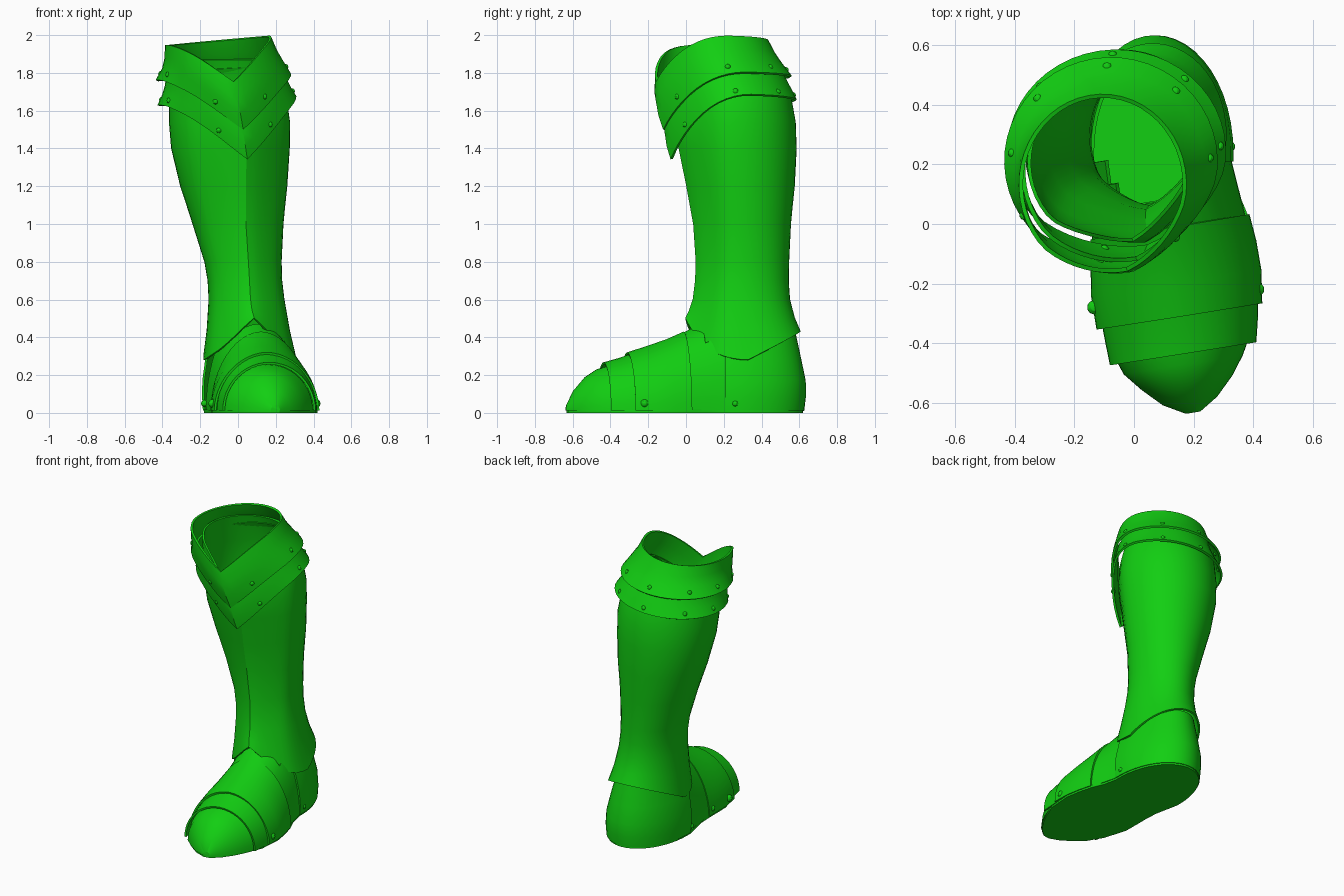
import bpy, bmesh, math
from mathutils import Vector

if "Cube" in bpy.data.objects:
    bpy.data.objects.remove(bpy.data.objects["Cube"])

green = bpy.data.materials.new("armour_green")
green.diffuse_color = (0.006, 0.62, 0.006, 1)
green.use_nodes = True
green.node_tree.nodes["Principled BSDF"].inputs["Base Color"].default_value = green.diffuse_color


def finish(ob, thick=0.0):
    """Material, optional sheet thickness, smooth shading with sharp edges."""
    bpy.context.view_layer.objects.active = ob
    for o in bpy.context.selected_objects:
        o.select_set(False)
    ob.select_set(True)
    if thick:
        m = ob.modifiers.new("sheet", 'SOLIDIFY')
        m.thickness, m.offset = thick, 0
        bpy.ops.object.modifier_apply(modifier=m.name)
    ob.data.materials.append(green)
    bpy.ops.object.shade_smooth_by_angle(angle=math.radians(28))


def loft(name, rows, closed=False, cap=False, thick=0.012, drop=None):
    """Skin a list of equal-length point rows."""
    bm = bmesh.new()
    vs = [[bm.verts.new(p) for p in r] for r in rows]
    n = len(rows[0])
    for r0, r1 in zip(vs, vs[1:]):
        for i in range(n if closed else n - 1):
            j = (i + 1) % n
            bm.faces.new((r0[i], r0[j], r1[j], r1[i]))
    if cap:
        bm.faces.new(vs[0])
    if drop:
        gone = [f for f in bm.faces if drop(f.calc_center_median())]
        bmesh.ops.delete(bm, geom=gone, context='FACES')
    bmesh.ops.recalc_face_normals(bm, faces=bm.faces)
    me = bpy.data.meshes.new(name)
    bm.to_mesh(me)
    bm.free()
    ob = bpy.data.objects.new(name, me)
    bpy.context.collection.objects.link(ob)
    finish(ob, thick)
    return ob


def rivet(name, p, r):
    bpy.ops.mesh.primitive_uv_sphere_add(segments=10, ring_count=6, radius=r, location=p)
    ob = bpy.context.object
    ob.name = name
    finish(ob)


SEG = 48
ANGLES = [2 * math.pi * i / SEG for i in range(SEG)]


def vee(a):
    """1 at the front point, falling straight to 0 at the sides."""
    return 1 - abs(math.sin(a)) if math.cos(a) > 0 else 0


def around(x0, x1, y0, y1, a, turn, ridge):
    """Point of an oval with a creased front; a = 0 is the front crease."""
    d = abs((a + math.pi) % (2 * math.pi) - math.pi)
    f = 1 - ridge * math.sin(math.pi * min(d / 1.1, 1))
    t = a + math.radians(turn)
    return ((x0 + x1) / 2 + (x1 - x0) / 2 * f * math.sin(t),
            (y0 + y1) / 2 - (y1 - y0) / 2 * f * math.cos(t))


# Shin and calf: z, x range, y range, turn of the crease, front dip
shaft = [(0.6, -.15, .24, .04, .545, 6, 0), (0.7, -.155, .228, .052, .538, 7, 0),
         (0.8, -.172, .225, .055, .54, 8, 0), (1.0, -.235, .235, .04, .55, 10, 0),
         (1.2, -.30, .255, .0, .57, 13, 0), (1.4, -.348, .268, -.045, .58, 16, 0),
         (1.54, -.36, .27, -.065, .575, 17, .05), (1.68, -.36, .25, -.07, .55, 17, .15),
         (1.87, -.352, .185, -.065, .475, 17, .31)]


def hem(a):
    return .28 + .22 * vee(a) + .15 * max(0, -math.cos(a))


rows = [[(*around(-.178, .305, .0, .602, a, 5, .07), hem(a)) for a in ANGLES],
        [(*around(-.16, .27, .02, .57, a, 5, .07), .5 * hem(a) + .29) for a in ANGLES]]
for z, x0, x1, y0, y1, t, dip in shaft:
    rows.append([(*around(x0, x1, y0, y1, a, t, .08), z - dip * vee(a)) for a in ANGLES])
loft("shin_guard", rows, closed=True)


# Knee bands: z, x range, y range, front dip, sideways tilt of the edge
def band(name, prof):
    def pt(p, a):
        z, x0, x1, y0, y1, dip, tilt = p
        x, y = around(x0, x1, y0, y1, a, 17, .04)
        return (x, y, z + tilt * x - dip * vee(a))
    loft(name, [[pt(p, a) for a in ANGLES] for p in prof], closed=True, thick=.014)
    for deg in (-78, -24, 26, 78, 122, 165, -150, -115):
        p, q = (Vector(pt(prof[k], math.radians(deg))) for k in (-2, -1))
        rivet(name + "_rivet", p.lerp(q, .45), .016)


band("upper_knee_band", [(1.98, -.38, .17, -.165, .43, .225, .09),
                         (1.91, -.382, .20, -.168, .465, .25, .08),
                         (1.85, -.395, .235, -.155, .505, .27, .07),
                         (1.785, -.43, .275, -.13, .555, .285, .06)])
band("lower_knee_band", [(1.83, -.372, .215, -.13, .49, .25, .06),
                         (1.76, -.38, .25, -.12, .53, .28, .07),
                         (1.71, -.395, .275, -.11, .555, .30, .07),
                         (1.66, -.42, .303, -.09, .58, .32, .08)])

SHEAR = 0.16


def arch(y, x0, x1, top, e=1.0):
    """Arched cross-section over the foot, slanted across its axis."""
    cx, rx = (x0 + x1) / 2, (x1 - x0) / 2
    pts = []
    for i in range(25):
        t = math.pi * i / 24
        c, s = math.cos(t), max(0, math.sin(t))
        x = cx + rx * math.copysign(abs(c) ** e, c)
        pts.append((x, y + SHEAR * (x - cx), .012 + (top - .012) * s ** e))
    return pts


# Foot plates, from toe to instep: y, x range, top height
toe = [(-.628, .175, .22, .04), (-.59, .10, .275, .115), (-.53, .03, .325, .185),
       (-.47, -.03, .36, .225), (-.39, -.07, .39, .25)]
mid = [(-.435, -.075, .405, .262), (-.36, -.09, .41, .283), (-.28, -.105, .412, .31)]
fore = [(-.31, -.12, .425, .315), (-.2, -.138, .422, .35), (-.1, -.14, .405, .385),
        (-.01, -.14, .382, .425)]
instep = [(-.05, -.13, .378, .40), (.08, -.145, .345, .465), (.16, -.155, .325, .51),
          (.24, -.165, .31, .55)]
loft("toe_cap", [arch(*s) for s in toe], cap=True)
loft("middle_foot_plate", [arch(*s) for s in mid])
loft("front_foot_plate", [arch(*s, 1.06) for s in fore])
loft("instep_plate", [arch(*s, 1.06) for s in instep],
     drop=lambda c: c.z > .38 and c.y > .09)


# Heel cup: open U-shaped wall
def heel_row(z, x0, x1, yb):
    cx, rx = (x0 + x1) / 2, (x1 - x0) / 2
    arc = [(cx + rx * math.cos(math.pi * i / 24),
            .24 + (yb - .24) * math.sin(math.pi * i / 24), z) for i in range(25)]
    return [(x1, .21, z)] + arc + [(x0, .21, z)]


loft("heel_cup", [heel_row(*h) for h in
                  [(.012, -.18, .325, .62), (.08, -.184, .328, .628), (.17, -.183, .32, .628),
                   (.28, -.168, .293, .605), (.36, -.152, .27, .588), (.43, -.14, .25, .572)]])

# Sole: slab following the footprint of the plates and the heel
left, right = [], []
for y, x0, x1, _ in toe[:4] + mid[1:2] + fore[1:] + instep[1:2]:
    d = SHEAR * (x1 - x0) / 2
    right.append((x1, y + d))
    left.append((x0, y - d))
outline = right + [p[:2] for p in heel_row(0, -.18, .325, .62)] + left[::-1]
bm = bmesh.new()
base = bm.faces.new([bm.verts.new((x, y, 0)) for x, y in outline])
new = bmesh.ops.extrude_face_region(bm, geom=[base])["geom"]
bmesh.ops.translate(bm, verts=[v for v in new if isinstance(v, bmesh.types.BMVert)], vec=(0, 0, .018))
if base.is_valid is False or not any(abs(f.calc_center_median().z) < 1e-5 for f in bm.faces):
    bm.faces.new([v for v in bm.verts if v.co.z < 1e-5])
bmesh.ops.recalc_face_normals(bm, faces=bm.faces)
me = bpy.data.meshes.new("sole")
bm.to_mesh(me)
bm.free()
sole = bpy.data.objects.new("sole", me)
bpy.context.collection.objects.link(sole)
finish(sole)

# Foot rivets on both sides
for xr, xl, y, r in ((.418, -.138, -.22, .024), (.382, -.138, -.035, .021), (.325, -.182, .26, .019)):
    rivet("foot_rivet", (xr - .004, y, .05), r)
    rivet("foot_rivet", (xl + .004, y - .06, .05), r)
